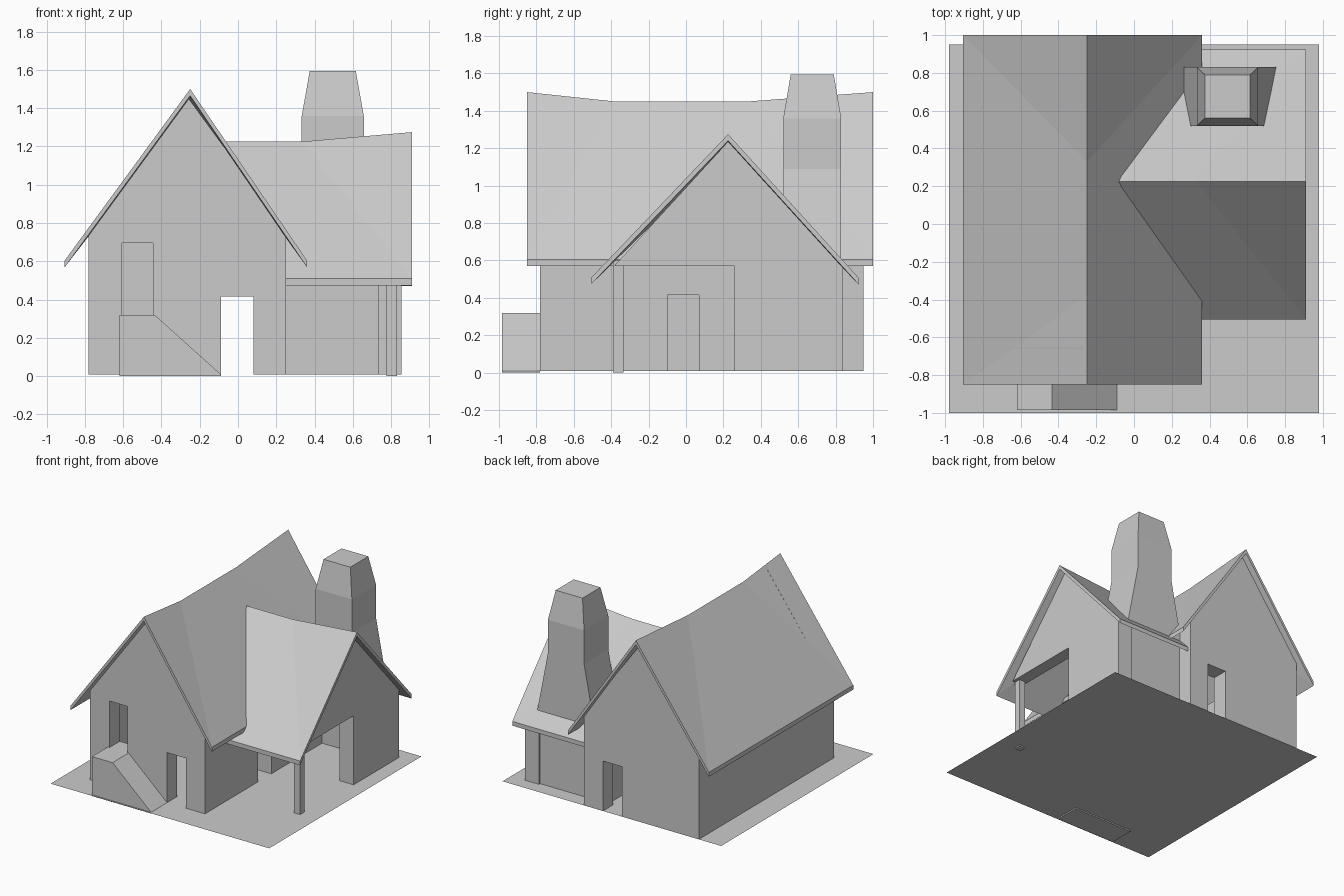
import bpy
import bmesh
from mathutils import Vector

if "Cube" in bpy.data.objects:
    bpy.data.objects.remove(bpy.data.objects["Cube"], do_unlink=True)

GREY = (0.6, 0.6, 0.6, 1)
grey = bpy.data.materials.new("plain_grey")
grey.use_nodes = True
grey.diffuse_color = GREY
grey.node_tree.nodes["Principled BSDF"].inputs["Base Color"].default_value = GREY


def finish(name, bm):
    bmesh.ops.remove_doubles(bm, verts=bm.verts, dist=0.0001)
    bmesh.ops.recalc_face_normals(bm, faces=bm.faces)
    mesh = bpy.data.meshes.new(name)
    bm.to_mesh(mesh)
    bm.free()
    mesh.materials.append(grey)
    obj = bpy.data.objects.new(name, mesh)
    bpy.context.collection.objects.link(obj)
    return obj


def prism(name, profile, axis, start, end):
    """Extrude a (horizontal, z) profile along the x or y axis."""
    bm = bmesh.new()
    place = (lambda h, z: (start, h, z)) if axis == "x" else (lambda h, z: (h, start, z))
    face = bm.faces.new([bm.verts.new(place(h, z)) for h, z in profile])
    side = bmesh.ops.extrude_face_region(bm, geom=[face], use_keep_orig=True)
    step = Vector((end - start, 0, 0) if axis == "x" else (0, end - start, 0))
    bmesh.ops.translate(bm, vec=step, verts=[v for v in side["geom"] if isinstance(v, bmesh.types.BMVert)])
    return finish(name, bm)


def box(name, x, y, z):
    return prism(name, [(x[0], z[0]), (x[1], z[0]), (x[1], z[1]), (x[0], z[1])], "y", *y)


def cut(obj, x, y, z):
    """Cut a box-shaped opening and bake the result."""
    cutter = box("cutter", x, y, z)
    cutter.hide_render = True
    mod = obj.modifiers.new("opening", "BOOLEAN")
    mod.operation = "DIFFERENCE"
    mod.solver = "EXACT"
    mod.object = cutter
    bpy.context.view_layer.update()
    baked = bpy.data.meshes.new_from_object(obj.evaluated_get(bpy.context.evaluated_depsgraph_get()))
    obj.modifiers.clear()
    obj.data = baked
    bpy.data.objects.remove(cutter, do_unlink=True)


def roof(name, axis, ridge_at, eaves, stations, thickness=0.035):
    """Sagging gable roof; stations are (along at eave, along at ridge, ridge height)."""
    bm = bmesh.new()
    place = (lambda u, v, z: (u, v, z)) if axis == "x" else (lambda u, v, z: (v, u, z))
    ridge = [bm.verts.new(place(r, ridge_at, z)) for e, r, z in stations]
    for across, height in eaves:
        edge = {e: bm.verts.new(place(e, across, height)) for e, r, z in stations}
        low = [edge[e] for e, r, z in stations]
        for i in range(len(stations) - 1):
            loop = [low[i], ridge[i], ridge[i + 1]]
            if low[i + 1] is not low[i]:
                loop.append(low[i + 1])
            bm.faces.new(loop)
    bmesh.ops.triangulate(bm, faces=[f for f in bm.faces if len(f.verts) > 3])
    under = bmesh.ops.extrude_face_region(bm, geom=bm.faces[:], use_keep_orig=True)
    bmesh.ops.translate(bm, vec=(0, 0, -thickness),
                        verts=[v for v in under["geom"] if isinstance(v, bmesh.types.BMVert)])
    return finish(name, bm)


# Ground sheet
bm = bmesh.new()
bm.faces.new([bm.verts.new((x, y, 0.01)) for x, y in
              ((-0.98, -1), (0.98, -1), (0.98, 0.95), (-0.98, 0.95))])
finish("ground_sheet", bm)

# Main house: hollow gabled shell with open doorways
house = prism("house_walls", [(-0.78, 0.01), (0.25, 0.01), (0.25, 0.755), (-0.265, 1.46), (-0.78, 0.755)],
              "y", -0.78, 0.95)
cut(house, (-0.65, 0.12), (-0.65, 0.82), (-0.1, 2))
cut(house, (-1, 1), (-0.65, 0.82), (0.72, 2))
cut(house, (-0.09, 0.08), (-1, 1.2), (-0.1, 0.415))
cut(house, (0, 0.5), (-0.1, 0.07), (-0.1, 0.415))
cut(house, (-0.605, -0.445), (-1, -0.5), (0.32, 0.695))

# Main roof
roof("main_roof", "y", -0.25, [(-0.905, 0.605), (0.36, 0.605)],
     [(-0.85, -0.85, 1.5), (-0.85, -0.38, 1.45), (0.33, 0.33, 1.45), (1.0, 1.0, 1.5)])

# Side wing: roof, gable, end wall, back wall and porch post
roof("wing_roof", "x", 0.225, [(-0.505, 0.51), (0.925, 0.505)],
     [(0.25, -0.08, 1.225), (0.91, 0.33, 1.225), (0.91, 0.91, 1.275)])
prism("wing_gable", [(-0.385, 0.57), (0.84, 0.57), (0.225, 1.235)], "x", 0.755, 0.855)
box("wing_end_wall", (0.73, 0.855), (0.26, 0.84), (0.01, 0.57))
box("wing_back_wall", (0.25, 0.73), (0.72, 0.825), (0.01, 0.57))
box("porch_post", (0.775, 0.83), (-0.39, -0.335), (0, 0.6))

# Sloped entrance ramp with landing
prism("entry_ramp", [(-0.62, 0), (-0.09, 0), (-0.09, 0.01), (-0.435, 0.32), (-0.62, 0.32)],
      "y", -0.985, -0.78)

# Chimney: stacked rectangles, flared below and tapered on top
bm = bmesh.new()
rings = []
for z, hx, hy in ((0.56, 0.265, 0.155), (1.09, 0.162, 0.155), (1.36, 0.162, 0.155), (1.595, 0.12, 0.115)):
    rings.append([bm.verts.new((0.495 + sx * hx, 0.675 + sy * hy, z))
                  for sx, sy in ((-1, -1), (1, -1), (1, 1), (-1, 1))])
for a, b in zip(rings, rings[1:]):
    for i in range(4):
        j = (i + 1) % 4
        bm.faces.new((a[i], a[j], b[j], b[i]))
bm.faces.new(rings[0])
bm.faces.new(rings[-1])
finish("chimney", bm)
